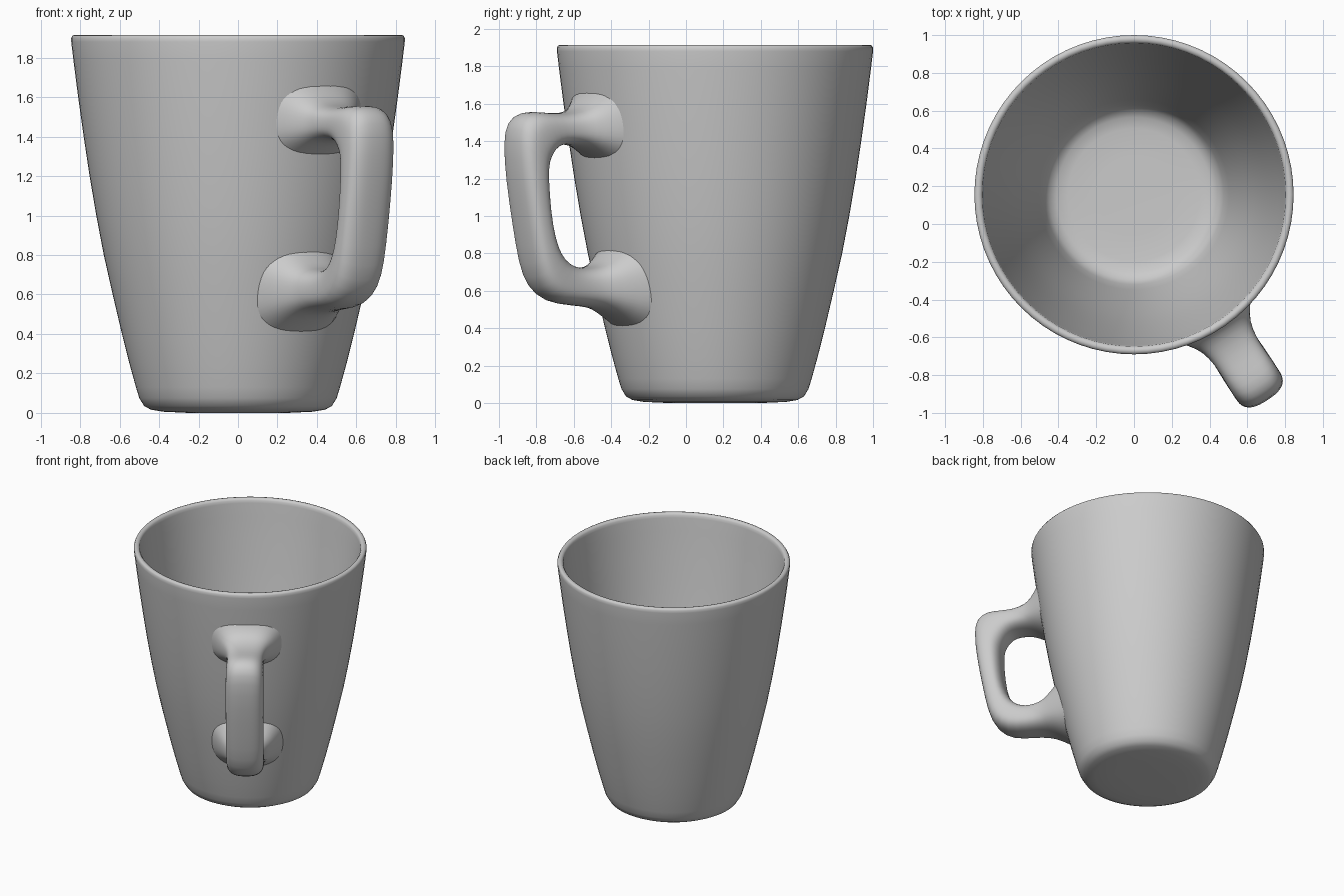
import bpy, bmesh, math
from mathutils import Vector

CY = 0.155                       # mug axis in y
ANG = math.radians(-57)          # handle direction
OUT = Vector((math.cos(ANG), math.sin(ANG), 0))
SIDE = Vector((-OUT.y, OUT.x, 0))
CENTRE = Vector((0, CY, 0))

mat = bpy.data.materials.new("light grey ceramic")
mat.diffuse_color = (0.6, 0.6, 0.6, 1)

OUTER = [(0.0, 0.0), (0.25, 0.0), (0.38, 0.006), (0.44, 0.016), (0.475, 0.034), (0.50, 0.075),
         (0.517, 0.13), (0.55, 0.25), (0.588, 0.40), (0.635, 0.60), (0.68, 0.80), (0.718, 1.0),
         (0.752, 1.2), (0.782, 1.4), (0.81, 1.6), (0.833, 1.78), (0.845, 1.88), (0.845, 1.90),
         (0.838, 1.912), (0.825, 1.915)]
INNER = [(0.812, 1.912), (0.803, 1.90), (0.80, 1.88), (0.788, 1.78), (0.764, 1.6), (0.735, 1.4),
         (0.705, 1.2), (0.671, 1.0), (0.633, 0.80), (0.588, 0.60), (0.541, 0.40), (0.503, 0.25),
         (0.475, 0.14), (0.45, 0.095), (0.41, 0.072), (0.35, 0.062), (0.2, 0.06), (0.0, 0.06)]


def finish(name, bm):
    bmesh.ops.remove_doubles(bm, verts=bm.verts, dist=1e-5)
    bmesh.ops.recalc_face_normals(bm, faces=bm.faces)
    me = bpy.data.meshes.new(name)
    bm.to_mesh(me)
    bm.free()
    me.materials.append(mat)
    ob = bpy.data.objects.new(name, me)
    bpy.context.collection.objects.link(ob)
    for p in me.polygons:
        p.use_smooth = True
    return ob


def bridge(bm, rings):
    for a, b in zip(rings, rings[1:]):
        n = len(a)
        for i in range(n):
            bm.faces.new((a[i], a[(i + 1) % n], b[(i + 1) % n], b[i]))


def wall_radius(z):
    for (r0, z0), (r1, z1) in zip(OUTER[1:], OUTER[2:]):
        if z0 <= z <= z1 and z1 > z0:
            return r0 + (r1 - r0) * (z - z0) / (z1 - z0)
    return 0.84


# Mug body: lathed profile with inner wall
bm = bmesh.new()
prof = [bm.verts.new((r, CY, z)) for r, z in OUTER + INNER]
edges = [bm.edges.new(p) for p in zip(prof, prof[1:])]
bmesh.ops.spin(bm, geom=prof + edges, cent=CENTRE, axis=(0, 0, 1),
               angle=math.tau, steps=72, use_merge=False)
finish("mug_body", bm)

# Handle: outer (r, z), inner (r, z), half width; ends flare into the wall
SECTIONS = [
    (0.80, 1.68, 0.80, 1.30, 0.27), (0.84, 1.605, 0.83, 1.35, 0.19),
    (0.90, 1.565, 0.89, 1.375, 0.15), (1.00, 1.545, 0.98, 1.385, 0.132),
    (1.12, 1.555, 1.04, 1.37, 0.135), (1.21, 1.56, 1.08, 1.32, 0.138),
    (1.28, 1.52, 1.10, 1.27, 0.138), (1.305, 1.42, 1.105, 1.21, 0.138),
    (1.285, 1.20, 1.10, 1.10, 0.138), (1.24, 0.95, 1.085, 0.95, 0.138),
    (1.20, 0.73, 1.05, 0.84, 0.138), (1.15, 0.61, 1.00, 0.77, 0.138),
    (1.05, 0.535, 0.93, 0.73, 0.135), (0.90, 0.52, 0.86, 0.722, 0.135),
    (0.77, 0.51, 0.79, 0.732, 0.15), (0.685, 0.475, 0.735, 0.755, 0.19),
    (0.63, 0.40, 0.63, 0.83, 0.27)]
bm = bmesh.new()
rings = []
N = 24
for k, (ro, zo, ri, zi, w) in enumerate(SECTIONS):
    ring = []
    for i in range(N):
        a = math.tau * i / N
        c, s = [math.copysign(abs(v) ** 0.75, v) for v in (math.cos(a), math.sin(a))]
        r = (ro + ri) / 2 + c * (ro - ri) / 2
        z = (zo + zi) / 2 + c * (zo - zi) / 2
        if k in (0, len(SECTIONS) - 1):      # end rings lie just under the wall
            r = math.sqrt((wall_radius(z) - 0.012) ** 2 - (s * w) ** 2)
        ring.append(bm.verts.new(CENTRE + OUT * r + SIDE * (s * w) + Vector((0, 0, z))))
    rings.append(ring)
bridge(bm, rings)
handle = finish("handle", bm)
sub = handle.modifiers.new("smooth", 'SUBSURF')
sub.levels = sub.render_levels = 1
